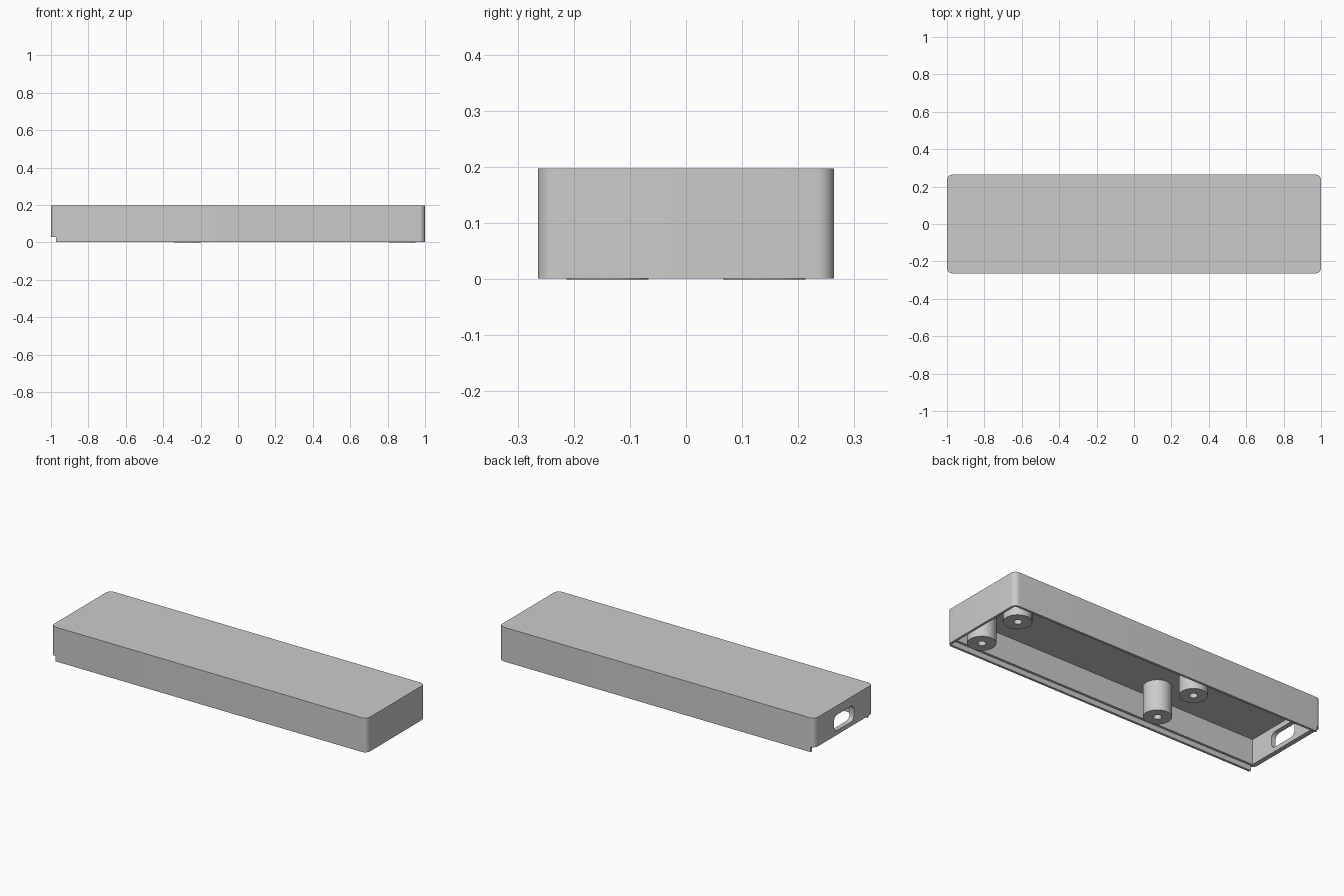
import bpy, bmesh, math

if "Cube" in bpy.data.objects:
    bpy.data.objects.remove(bpy.data.objects["Cube"], do_unlink=True)

grey = bpy.data.materials.new("light_grey")
grey.use_nodes = True
grey.diffuse_color = (0.6, 0.6, 0.6, 1)
grey.node_tree.nodes["Principled BSDF"].inputs["Base Color"].default_value = (0.6, 0.6, 0.6, 1)

BASE, TOP = 0.001, 0.197          # shell underside and top
HALF_X, HALF_Y = 1.0, 0.264
WALL, CEILING = 0.027, 0.174
STEP = 0.03                       # height of the lid rebate


def finish(name, bm):
    bmesh.ops.recalc_face_normals(bm, faces=bm.faces)
    mesh = bpy.data.meshes.new(name)
    bm.to_mesh(mesh)
    bm.free()
    mesh.materials.append(grey)
    obj = bpy.data.objects.new(name, mesh)
    bpy.context.collection.objects.link(obj)
    return obj


def block(name, low, high, radius=0, axis=2):
    """Box between two corners, with edges along one axis rounded."""
    bm = bmesh.new()
    bmesh.ops.create_cube(bm, size=1)
    for v in bm.verts:
        v.co = [(a + b) / 2 + c * (b - a) for a, b, c in zip(low, high, v.co)]
    if radius:
        edges = [e for e in bm.edges
                 if abs(e.verts[0].co[axis] - e.verts[1].co[axis]) > 1e-4]
        bmesh.ops.bevel(bm, geom=edges, offset=radius, segments=8,
                        profile=0.5, affect='EDGES')
    return finish(name, bm)


def cylinder(name, x, y, radius, low, high):
    bm = bmesh.new()
    bmesh.ops.create_cone(bm, cap_ends=True, segments=48, radius1=radius,
                          radius2=radius, depth=high - low)
    bmesh.ops.translate(bm, verts=bm.verts, vec=(x, y, (low + high) / 2))
    return finish(name, bm)


def select(obj):
    bpy.ops.object.select_all(action='DESELECT')
    obj.select_set(True)
    bpy.context.view_layer.objects.active = obj


def cut(obj, cutter):
    cutter.hide_render = True
    mod = obj.modifiers.new("cut", 'BOOLEAN')
    mod.operation, mod.solver, mod.object = 'DIFFERENCE', 'EXACT', cutter
    select(obj)
    bpy.ops.object.modifier_apply(modifier=mod.name)
    bpy.data.objects.remove(cutter, do_unlink=True)


def smooth(obj):
    select(obj)
    bpy.ops.object.shade_smooth_by_angle(angle=math.radians(30))


# Shell: rounded block hollowed from below
shell = block("shell", (-HALF_X, -HALF_Y, BASE), (HALF_X, HALF_Y, TOP), 0.03)
in_x, in_y = HALF_X - WALL, HALF_Y - WALL
cut(shell, block("cavity", (-in_x, -in_y, -0.1), (in_x, in_y, CEILING)))

# Lid rebate, open at the port end
rim = WALL / 2
cut(shell, block("lid_rebate", (-1.1, -HALF_Y + rim, -0.1),
                 (HALF_X - rim, HALF_Y - rim, STEP)))
cut(shell, block("end_notch", (-1.1, -0.4, -0.1), (-in_x, 0.4, STEP)))

# Port opening in the end wall
cut(shell, block("port", (-1.1, -0.09, 0.055), (-0.9, 0.09, 0.145), 0.03, axis=0))
smooth(shell)

# Screw posts with blind holes
for end, x in (("left", 0.877), ("middle", -0.27)):
    for side, y in (("front", -0.14), ("back", 0.14)):
        post = cylinder(f"{end}_{side}_post", x, y, 0.073, 0, CEILING + 0.005)
        cut(post, cylinder("screw_hole", x, y, 0.021, -0.1, 0.15))
        smooth(post)
